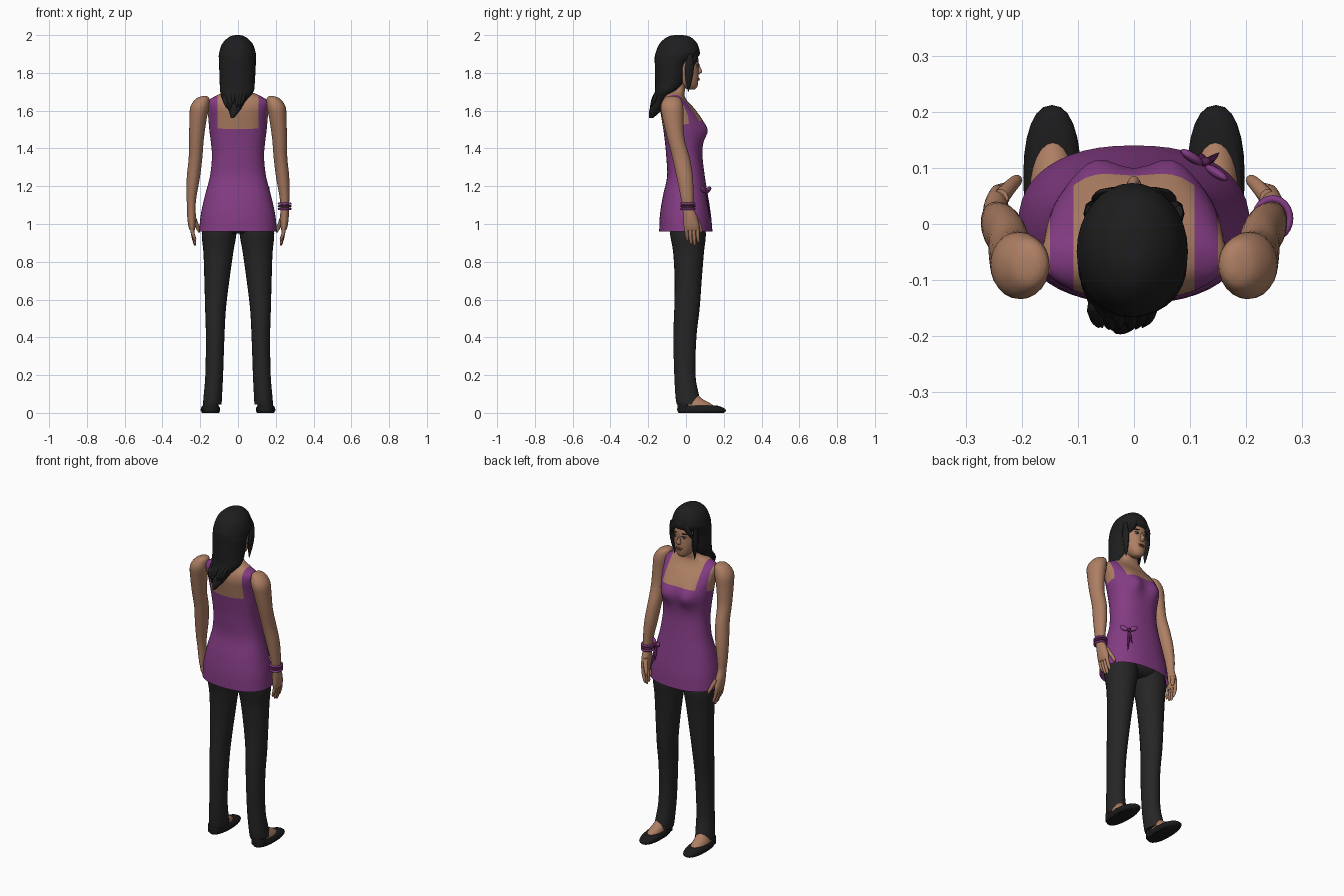
import bpy, bmesh, math, random
from mathutils import Vector

random.seed(4)
cube = bpy.data.objects.get("Cube")
if cube:
    bpy.data.objects.remove(cube, do_unlink=True)


def colour(name, red, green, blue):
    mat = bpy.data.materials.new(name)
    mat.use_nodes = True
    mat.diffuse_color = (red, green, blue, 1)
    shader = next(n for n in mat.node_tree.nodes if n.type == 'BSDF_PRINCIPLED')
    shader.inputs["Base Color"].default_value = (red, green, blue, 1)
    shader.inputs["Roughness"].default_value = 0.8
    return mat


skin = colour("skin", .42, .21, .125)
purple = colour("purple cloth", .23, .045, .23)
plum = colour("dark plum", .09, .015, .08)
charcoal = colour("charcoal trousers", .019, .019, .019)
black = colour("black shoe", .011, .011, .012)
hair_black = colour("black hair", .013, .013, .014)
lip = colour("lip", .27, .085, .065)
eye_white = colour("eye white", .55, .5, .45)


def finish(bm, name, mats, angle=55):
    bmesh.ops.recalc_face_normals(bm, faces=bm.faces)
    mesh = bpy.data.meshes.new(name)
    bm.to_mesh(mesh)
    bm.free()
    for mat in mats:
        mesh.materials.append(mat)
    obj = bpy.data.objects.new(name, mesh)
    bpy.context.collection.objects.link(obj)
    bpy.ops.object.select_all(action='DESELECT')
    obj.select_set(True)
    bpy.context.view_layer.objects.active = obj
    bpy.ops.object.shade_smooth_by_angle(angle=math.radians(angle))
    return obj


def blend(a, b, c, d, t):
    """Smooth spline between b and c."""
    return .5 * (2 * b + (c - a) * t + (2 * a - 5 * b + 4 * c - d) * t * t
                 + (3 * b - a - 3 * c + d) * t ** 3)


def loft_mesh(rings, sides=24, steps=4, power=2.0, side=1, open_end=False):
    """Rings are (height, centre x, half width, back y, front y)."""
    last = len(rings) - 1
    dense = []
    for i in range(last):
        near = [rings[max(0, min(last, i + k))] for k in (-1, 0, 1, 2)]
        dense += [[blend(*p, s / steps) for p in zip(*near)] for s in range(steps)]
    dense.append(rings[-1])
    bm = bmesh.new()
    loops = []
    for z, cx, half, back, front in dense:
        loop = []
        for k in range(sides):
            a = math.tau * k / sides
            c, s = math.cos(a), math.sin(a)
            x = math.copysign(abs(c) ** (2 / power), c) * max(half, .001)
            y = math.copysign(abs(s) ** (2 / power), s) * (front - back) / 2
            loop.append(bm.verts.new((side * (cx + x), (front + back) / 2 + y, z)))
        loops.append(loop)
    for low, high in zip(loops, loops[1:]):
        for k in range(sides):
            n = (k + 1) % sides
            bm.faces.new((low[k], low[n], high[n], high[k]))
    bm.faces.new(loops[-1])
    if not open_end:
        bm.faces.new(loops[0])
    return bm


def loft(name, rings, mat, **options):
    return finish(loft_mesh(rings, **options), name, [mat])


def blob(name, place, size, mat, turn=(0, 0, 0)):
    bm = bmesh.new()
    bmesh.ops.create_uvsphere(bm, u_segments=12, v_segments=8, radius=1)
    obj = finish(bm, name, [mat])
    obj.location, obj.scale, obj.rotation_euler = place, size, turn
    return obj


def spike(name, start, end, width, depth, mat):
    """Tapering flat lock or ribbon between two points."""
    a, b = Vector(start), Vector(end)
    rings = []
    for t, w in ((0, .5), (.35, 1), (.7, .7), (1, .05)):
        p = a.lerp(b, t)
        rings.append((p.z, p.x, width * w, p.y - depth * w, p.y + depth * w))
    return loft(name, rings, mat, sides=8, steps=2)


# Torso and tunic: one body, cut along the neckline and the strap edges
body = loft_mesh([
    (.96, 0, .206, -.142, .14), (1.05, 0, .197, -.138, .132), (1.15, 0, .175, -.122, .116),
    (1.25, 0, .149, -.1, .1), (1.35, 0, .138, -.104, .088), (1.42, 0, .142, -.11, .088),
    (1.5, 0, .152, -.12, .09), (1.56, 0, .157, -.13, .078), (1.61, 0, .162, -.136, .045),
    (1.65, 0, .16, -.128, .008), (1.68, 0, .115, -.112, -.008), (1.705, 0, .064, -.095, -.006),
    (1.75, 0, .05, -.085, .002), (1.79, 0, .05, -.085, .004)],
    sides=48, power=2.3, open_end=True)
for v in body.verts:
    if v.co.y > 0:
        for s in (-1, 1):
            spread = ((v.co.x - s * .07) / .05) ** 2 + ((v.co.z - 1.495) / .055) ** 2
            v.co.y += .032 * math.exp(-spread)
neck_slope = Vector((0, -.22, 1))
neck_point = Vector((0, -.015, 1.525))
cuts = [(neck_point, neck_slope)]
cuts += [(Vector((s * x, 0, 0)), Vector((1, 0, 0))) for s in (-1, 1) for x in (.108, .15)]
for point, normal in cuts:
    bmesh.ops.bisect_plane(body, geom=body.verts[:] + body.edges[:] + body.faces[:],
                           plane_co=point, plane_no=normal)
for f in body.faces:
    c = f.calc_center_median()
    strap = .108 < abs(c.x) < .15
    f.material_index = int(strap or (c - neck_point).dot(neck_slope) < 0)
finish(body, "torso_and_tunic", [skin, purple])

# Tunic bow on the hip
bow = Vector((.125, .105, 1.17))
for s in (-1, 1):
    loop_place = bow + Vector((s * .022, -s * .014, .012))
    blob("bow_loop", loop_place, (.026, .009, .014), purple, (0, -s * .5, -.58))
    tail_end = bow + Vector((s * .016 + .01, .022, -.12 - s * .03))
    spike("bow_tail", bow, tail_end, .009, .005, plum)
blob("bow_knot", bow + Vector((.003, .006, 0)), (.01, .009, .011), plum)

# Trousers
loft("trouser_seat", [(.95, 0, .1, -.05, .07), (.98, 0, .17, -.09, .1),
                      (1.06, 0, .175, -.105, .1), (1.16, 0, .14, -.08, .08)], charcoal)
for side, label in ((1, "left"), (-1, "right")):
    loft(label + "_trouser_leg", [
        (.045, .136, .049, -.048, .075), (.08, .134, .049, -.055, .072),
        (.2, .126, .047, -.062, .05), (.4, .121, .049, -.067, .055), (.55, .119, .055, -.062, .072),
        (.7, .112, .066, -.06, .083), (.85, .104, .079, -.068, .095), (.95, .1, .092, -.085, .105),
        (1.05, .09, .086, -.09, .09)], charcoal, side=side)

    # Foot and slip-on shoe
    loft(label + "_foot", [(.015, .145, .04, -.035, .16), (.036, .145, .041, -.035, .147),
                           (.055, .143, .038, -.035, .122), (.075, .14, .034, -.03, .085),
                           (.12, .135, .03, -.03, .04)], skin, side=side)
    loft(label + "_shoe", [(0, .146, .045, -.04, .2), (.012, .146, .051, -.046, .212),
                           (.026, .146, .05, -.046, .2), (.038, .146, .043, -.043, .168)],
         black, side=side, power=2.3)
    loft(label + "_heel_counter", [(.01, .145, .04, -.046, .02), (.035, .145, .042, -.046, .03),
                                   (.052, .144, .04, -.044, .02)], black, side=side)

    # Arm and hand
    loft(label + "_arm", [
        (1.678, .176, .008, -.09, -.06), (1.665, .186, .034, -.115, -.03),
        (1.62, .202, .05, -.134, -.015), (1.55, .212, .045, -.122, -.014),
        (1.45, .22, .039, -.098, -.008), (1.35, .225, .036, -.072, .02),
        (1.25, .236, .035, -.05, .036), (1.15, .246, .027, -.03, .04),
        (1.09, .247, .022, -.02, .04), (1.04, .246, .023, -.015, .058),
        (.99, .244, .019, -.012, .07), (.965, .242, .012, -.008, .066)], skin, side=side)
    for k, tip in enumerate((.91, .892, .885, .9)):
        y = .001 + .0195 * k
        loft(label + "_finger", [(tip, .226, .003, y + .003, y + .008),
                                 (tip + .012, .229, .008, y - .003, y + .014),
                                 (.95, .24, .01, y - .008, y + .012),
                                 (.99, .244, .01, y - .009, y + .011)],
             skin, side=side, sides=8, steps=2)
    loft(label + "_thumb", [(.955, .206, .004, .076, .084), (.97, .209, .01, .068, .088),
                            (1.0, .221, .012, .053, .08), (1.04, .238, .014, .03, .062)],
         skin, side=side, sides=10, steps=2)

# Bracelets on one wrist
for k, mat in enumerate((purple, plum, purple)):
    bpy.ops.mesh.primitive_torus_add(location=(.247, .01, 1.08 + .014 * k), major_radius=.031,
                                     minor_radius=.006, major_segments=24, minor_segments=8)
    ring = bpy.context.object
    ring.name = "bracelet"
    ring.scale.y = 1.12
    ring.data.materials.append(mat)
    bpy.ops.object.shade_smooth_by_angle(angle=1)

# Head and face
loft("head", [(1.712, 0, .018, .015, .046), (1.725, 0, .034, -.02, .059),
              (1.75, 0, .052, -.06, .064), (1.785, 0, .063, -.09, .067), (1.825, 0, .069, -.105, .066),
              (1.87, 0, .071, -.11, .066), (1.92, 0, .066, -.1, .05), (1.96, 0, .04, -.07, .01)],
     skin, sides=32, power=2.2)
loft("nose", [(1.792, 0, .006, .05, .07), (1.8, 0, .014, .05, .08), (1.81, 0, .011, .05, .086),
              (1.83, 0, .007, .05, .076), (1.855, 0, .006, .05, .067)], skin, sides=12)
blob("upper_lip", (0, .065, 1.771), (.021, .007, .004), lip)
blob("lower_lip", (0, .065, 1.764), (.017, .008, .005), lip)
for s in (-1, 1):
    blob("eye", (s * .029, .06, 1.837), (.012, .004, .005), eye_white, (0, 0, -s * .3))
    blob("iris", (s * .029, .063, 1.837), (.005, .003, .005), black, (0, 0, -s * .3))
    blob("eyelid", (s * .03, .061, 1.843), (.014, .004, .002), black, (0, 0, -s * .3))
    blob("eyebrow", (s * .031, .061, 1.86), (.017, .004, .003), hair_black, (0, s * .12, -s * .3))

# Hair: swept cap running down into a loose tail
loft("hair", [
    (1.56, -.03, .008, -.196, -.175), (1.6, -.02, .03, -.195, -.13), (1.65, -.02, .06, -.178, -.085),
    (1.7, -.006, .088, -.165, -.04), (1.75, -.004, .093, -.163, -.004), (1.84, -.003, .097, -.165, .016),
    (1.872, -.003, .098, -.166, .05), (1.9, -.003, .098, -.163, .073), (1.95, -.003, .083, -.143, .062),
    (1.982, -.003, .055, -.112, .036), (1.997, -.003, .028, -.08, .005), (2, -.003, .006, -.055, -.03)],
     hair_black, sides=32)
for s in (-1, 1):
    spike("side_lock", (s * .08, .022, 1.9), (s * .066, .012, 1.7), .015, .024, hair_black)
    spike("fringe_lock", (s * .03, .06, 1.92), (s * .072, .04, 1.83), .024, .012, hair_black)
for k in range(14):
    x = -.075 + .0085 * k
    top = 1.7 + random.uniform(-.02, .02)
    drop = random.uniform(.07, .12)
    y = random.uniform(-.15, -.125)
    spike("tail_strand", (x, y, top), (x * .7 - .01, y - .045, top - drop), .013, .015, hair_black)
